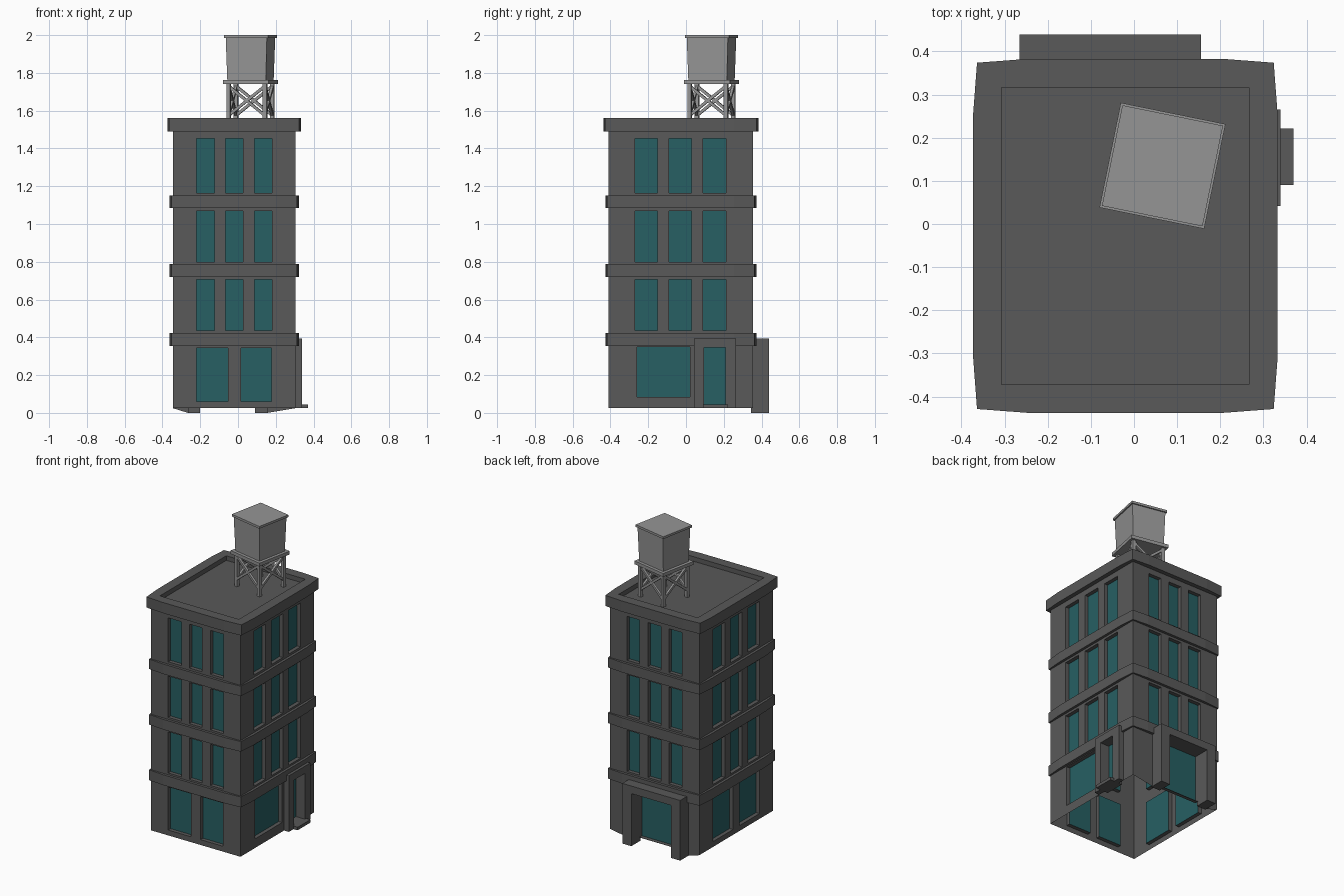
import bpy, bmesh, math
from mathutils import Vector, Matrix

if "Cube" in bpy.data.objects:
    bpy.data.objects.remove(bpy.data.objects["Cube"])

X0, X1, Y0, Y1 = -0.345, 0.305, -0.41, 0.355   # body footprint
BASE, EAVE = 0.025, 1.49


def material(name, rgb):
    m = bpy.data.materials.new(name)
    m.diffuse_color = (*rgb, 1)
    m.use_nodes = True
    m.node_tree.nodes["Principled BSDF"].inputs["Base Color"].default_value = m.diffuse_color
    return m


STONE = material("stone", (0.1, 0.1, 0.1))
GLASS = material("glass", (0.02, 0.115, 0.125))
METAL = material("metal", (0.3, 0.3, 0.3))


def finish(bm, name, mat, recalc=False):
    bmesh.ops.remove_doubles(bm, verts=bm.verts, dist=1e-5)
    if recalc:
        bmesh.ops.recalc_face_normals(bm, faces=bm.faces)
    me = bpy.data.meshes.new(name)
    bm.to_mesh(me)
    bm.free()
    me.materials.append(mat)
    ob = bpy.data.objects.new(name, me)
    bpy.context.collection.objects.link(ob)
    return ob


def face(bm, pts):
    return bm.faces.new([bm.verts.new(p) for p in pts])


def wall(bm, glass, place, flip, ends, openings):
    """Flat wall with recessed openings (u0, u1, z0, z1, depth)."""
    def quad(target, pts):
        pts = [place(*p) for p in pts]
        face(target, pts[::-1] if flip else pts)
    us = sorted({*ends, *(u for o in openings for u in o[:2])})
    zs = sorted({BASE, EAVE, *(z for o in openings for z in o[2:4])})
    for a, b in zip(us, us[1:]):
        for c, d in zip(zs, zs[1:]):
            u, z = (a + b) / 2, (c + d) / 2
            if not any(o[0] < u < o[1] and o[2] < z < o[3] for o in openings):
                quad(bm, [(a, c, 0), (b, c, 0), (b, d, 0), (a, d, 0)])
    for a, b, c, d, dep in openings:
        ring = [(a, c), (b, c), (b, d), (a, d)]
        for i in range(4):
            p, q = ring[i], ring[(i + 1) % 4]
            quad(bm, [(*p, 0), (*q, 0), (*q, dep), (*p, dep)])
        quad(glass, [(*p, dep) for p in ring])


def outline(mid, corner, z):
    """Building plan offset outwards, sides bulging slightly past the corners."""
    k = 0.1
    return [(X0 - corner, Y0 - corner, z), (X0 + k, Y0 - mid, z), (X1 - k, Y0 - mid, z),
            (X1 + corner, Y0 - corner, z), (X1 + mid, Y0 + k, z), (X1 + mid, Y1 - k, z),
            (X1 + corner, Y1 + corner, z), (X1 - k, Y1 + mid, z), (X0 + k, Y1 + mid, z),
            (X0 - corner, Y1 + corner, z), (X0 - mid, Y1 - k, z), (X0 - mid, Y0 + k, z)]


def molding(name, profile, cap=False):
    bm = bmesh.new()
    rings = [[bm.verts.new(p) for p in outline(*s)] for s in profile]
    for a, b in zip(rings, rings[1:]):
        for i in range(12):
            j = (i + 1) % 12
            bm.faces.new([a[i], a[j], b[j], b[i]])
    if cap:
        bm.faces.new(rings[-1])
    finish(bm, name, STONE)


def box(name, lo, hi, mat):
    bm = bmesh.new()
    lo, hi = Vector(lo), Vector(hi)
    bmesh.ops.create_cube(bm, size=1, matrix=Matrix.Translation((lo + hi) / 2)
                          @ Matrix.Diagonal((*(hi - lo), 1)))
    return finish(bm, name, mat)


def portal(name, outer, inner, z0, ztop, zopen, place, d0, d1):
    """Upside-down U frame extruded from d0 to d1."""
    prof = [(outer[0], z0), (inner[0], z0), (inner[0], zopen), (inner[1], zopen),
            (inner[1], z0), (outer[1], z0), (outer[1], ztop), (outer[0], ztop)]
    bm = bmesh.new()
    f = face(bm, [place(u, z, d0) for u, z in prof])
    new = bmesh.ops.extrude_face_region(bm, geom=[f])["geom"]
    step = Vector(place(0, 0, d1)) - Vector(place(0, 0, d0))
    bmesh.ops.translate(bm, vec=step, verts=[v for v in new if isinstance(v, bmesh.types.BMVert)])
    finish(bm, name, STONE, True)


# Walls and windows
front = lambda u, z, d: (u, Y0 + d, z)
back = lambda u, z, d: (u, Y1 - d, z)
right = lambda u, z, d: (X1 - d, u, z)
left = lambda u, z, d: (X0 + d, u, z)
D = 0.025
floors = [(0.435, 0.705), (0.80, 1.07), (1.165, 1.453)]
wide = [(-0.22, -0.125), (-0.066, 0.027), (0.088, 0.18)]
deep = [(-0.27, -0.15), (-0.09, 0.03), (0.09, 0.213)]
upper = lambda cols: [(*c, *f, D) for f in floors for c in cols]
body, panes = bmesh.new(), bmesh.new()
wall(body, panes, front, False, (X0, X1), upper(wide) +
     [(-0.22, -0.053, 0.06, 0.343, D), (0.015, 0.178, 0.06, 0.343, D)])
wall(body, panes, back, True, (X0, X1), upper(wide) + [(-0.2, 0.09, 0.027, 0.345, D)])
wall(body, panes, right, False, (Y0, Y1), upper(deep) +
     [(-0.26, 0.022, 0.085, 0.35, D), (0.095, 0.208, 0.045, 0.345, 0.03)])
wall(body, panes, left, True, (Y0, Y1), upper(deep) +
     [(-0.27, -0.06, 0.06, 0.343, D), (0.005, 0.213, 0.06, 0.343, D)])
# Sloping skirts beside the rear entrance
for xa, xb in ((X0, -0.265), (X1, 0.155)):
    face(body, [(xa, Y1, BASE), (xb, Y1, 0), (xb, Y1, BASE)])
finish(body, "walls", STONE)
finish(panes, "window_panes", GLASS)

# Floor bands, parapet and sunken roof
for i, (a, b) in enumerate([(0.355, 0.423), (0.72, 0.787), (1.085, 1.15)]):
    molding(f"floor_band_{i + 1}", [(0, 0, a), (0.017, 0.008, a), (0.017, 0.008, b), (0, 0, b)])
molding("parapet_roof", [(0, 0, EAVE), (0.028, 0.019, EAVE), (0.028, 0.019, 1.56),
                         (-0.038, -0.038, 1.56), (-0.038, -0.038, 1.53)], cap=True)

# Entrances
portal("rear_entrance_frame", (-0.265, 0.155), (-0.2, 0.09), 0, 0.395, 0.345, back, 0.01, -0.084)
portal("side_door_frame", (0.042, 0.265), (0.095, 0.208), BASE, 0.393, 0.345, right, 0, -0.035)
box("door_step", (0.28, 0.09, 0.025), (0.37, 0.222, 0.045), STONE)

# Rooftop water tank, built upright then turned
tank_parts = []
bm = bmesh.new()
bmesh.ops.create_cone(bm, cap_ends=True, segments=4, radius1=0.104 * 2 ** 0.5,
                      radius2=0.111 * 2 ** 0.5, depth=0.225,
                      matrix=Matrix.Translation((0, 0, 1.8725)) @ Matrix.Rotation(math.pi / 4, 4, 'Z'))
tank_parts.append(finish(bm, "water_tank", METAL))
for name, h, a, b in (("tank_platform", 0.124, 1.74, 1.762), ("tank_lid", 0.119, 1.985, 2.0)):
    tank_parts.append(box(name, (-h, -h, a), (h, h, b), METAL))


def beam(bm, p, q, w):
    p, q = Vector(p), Vector(q)
    rot = (q - p).to_track_quat('Z', 'Y').to_matrix().to_4x4()
    bmesh.ops.create_cube(bm, size=1, matrix=Matrix.Translation((p + q) / 2) @ rot
                          @ Matrix.Diagonal((w, w, (q - p).length, 1)))


legs, braces = bmesh.new(), bmesh.new()
L = 0.098
corners = [(-L, -L), (L, -L), (L, L), (-L, L)]
for i, a in enumerate(corners):
    b = corners[(i + 1) % 4]
    beam(legs, (*a, 1.53), (*a, 1.745), 0.021)
    beam(braces, (*a, 1.575), (*b, 1.73), 0.015)
    beam(braces, (*b, 1.575), (*a, 1.73), 0.015)
tank_parts += [finish(legs, "tank_legs", METAL), finish(braces, "tank_braces", METAL)]
for ob in tank_parts:
    ob.location = (0.066, 0.135, 0)
    ob.rotation_euler.z = math.radians(-11.5)
